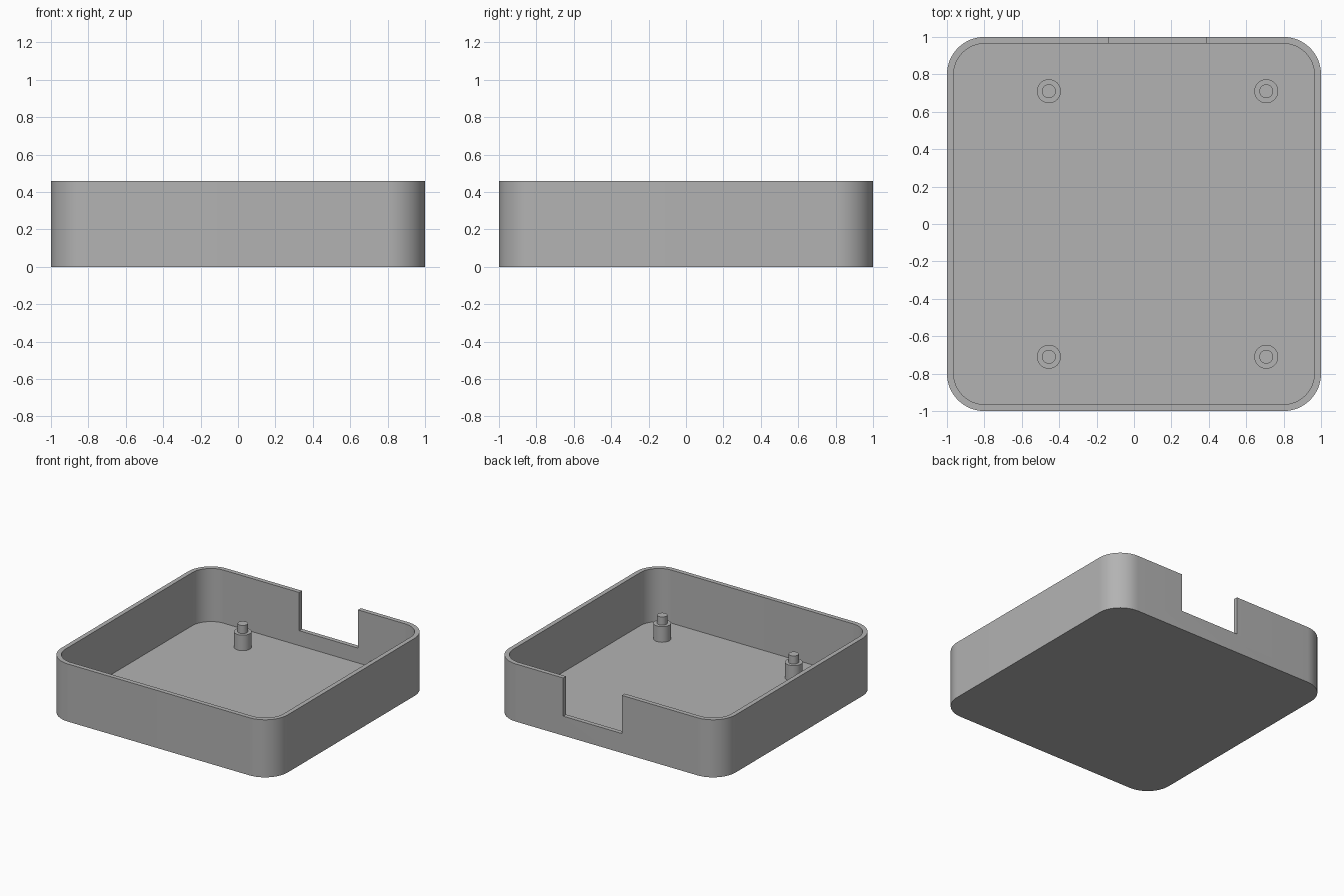
import bpy, bmesh, math

if "Cube" in bpy.data.objects:
    bpy.data.objects.remove(bpy.data.objects["Cube"])

grey = bpy.data.materials.new("grey plastic")
grey.diffuse_color = (0.45, 0.45, 0.45, 1)
grey.use_nodes = True
grey.node_tree.nodes["Principled BSDF"].inputs["Base Color"].default_value = grey.diffuse_color

HEIGHT, WALL, FLOOR, RADIUS = 0.46, 0.036, 0.036, 0.2


def rounded_square(half, r, steps=16):
    """Outline of a square with rounded corners."""
    pts = []
    for q, (sx, sy) in enumerate([(1, 1), (-1, 1), (-1, -1), (1, -1)]):
        for i in range(steps + 1):
            a = math.pi / 2 * (q + i / steps)
            pts.append((sx * (half - r) + r * math.cos(a), sy * (half - r) + r * math.sin(a)))
    return pts


def circle(r, n=32):
    return [(r * math.cos(2 * math.pi * i / n), r * math.sin(2 * math.pi * i / n)) for i in range(n)]


def loft(name, layers):
    """Solid skinned through (outline, z) layers and capped at both ends."""
    bm = bmesh.new()
    rings = [[bm.verts.new((x, y, z)) for x, y in pts] for pts, z in layers]
    n = len(rings[0])
    for a, b in zip(rings, rings[1:]):
        for i in range(n):
            j = (i + 1) % n
            bm.faces.new((a[i], a[j], b[j], b[i]))
    bm.faces.new(rings[0][::-1])
    bm.faces.new(rings[-1])
    bmesh.ops.recalc_face_normals(bm, faces=bm.faces)
    mesh = bpy.data.meshes.new(name)
    bm.to_mesh(mesh)
    bm.free()
    mesh.materials.append(grey)
    obj = bpy.data.objects.new(name, mesh)
    bpy.context.collection.objects.link(obj)
    return obj


def smooth(obj):
    bpy.ops.object.select_all(action='DESELECT')
    obj.select_set(True)
    bpy.context.view_layer.objects.active = obj
    bpy.ops.object.shade_smooth_by_angle(angle=math.radians(30))


def cut(obj, cutter):
    mod = obj.modifiers.new("cut", 'BOOLEAN')
    mod.operation, mod.solver, mod.object = 'DIFFERENCE', 'EXACT', cutter
    bpy.context.view_layer.objects.active = obj
    bpy.ops.object.modifier_apply(modifier=mod.name)
    bpy.data.objects.remove(cutter)


# Open tray: rounded block, hollowed out, with a notch in the back wall
tray = loft("tray", [(rounded_square(1, RADIUS), 0), (rounded_square(1, RADIUS), HEIGHT)])
inside = rounded_square(1 - WALL, RADIUS - WALL)
cut(tray, loft("hollow_cutter", [(inside, FLOOR), (inside, HEIGHT + 0.1)]))
notch = [(-0.134, 0.9), (0.385, 0.9), (0.385, 1.1), (-0.134, 1.1)]
cut(tray, loft("notch_cutter", [(notch, 0.155), (notch, HEIGHT + 0.1)]))
smooth(tray)

# Four stepped standoffs: wide base with a narrow pin on top
for side, x in (("left", -0.455), ("right", 0.707)):
    for end, y in (("front", -0.71), ("back", 0.71)):
        post = loft(f"standoff_{end}_{side}", [
            (circle(0.064), FLOOR - 0.01), (circle(0.064), 0.16),
            (circle(0.037), 0.16), (circle(0.037), 0.225)])
        post.location = (x, y, 0)
        smooth(post)
